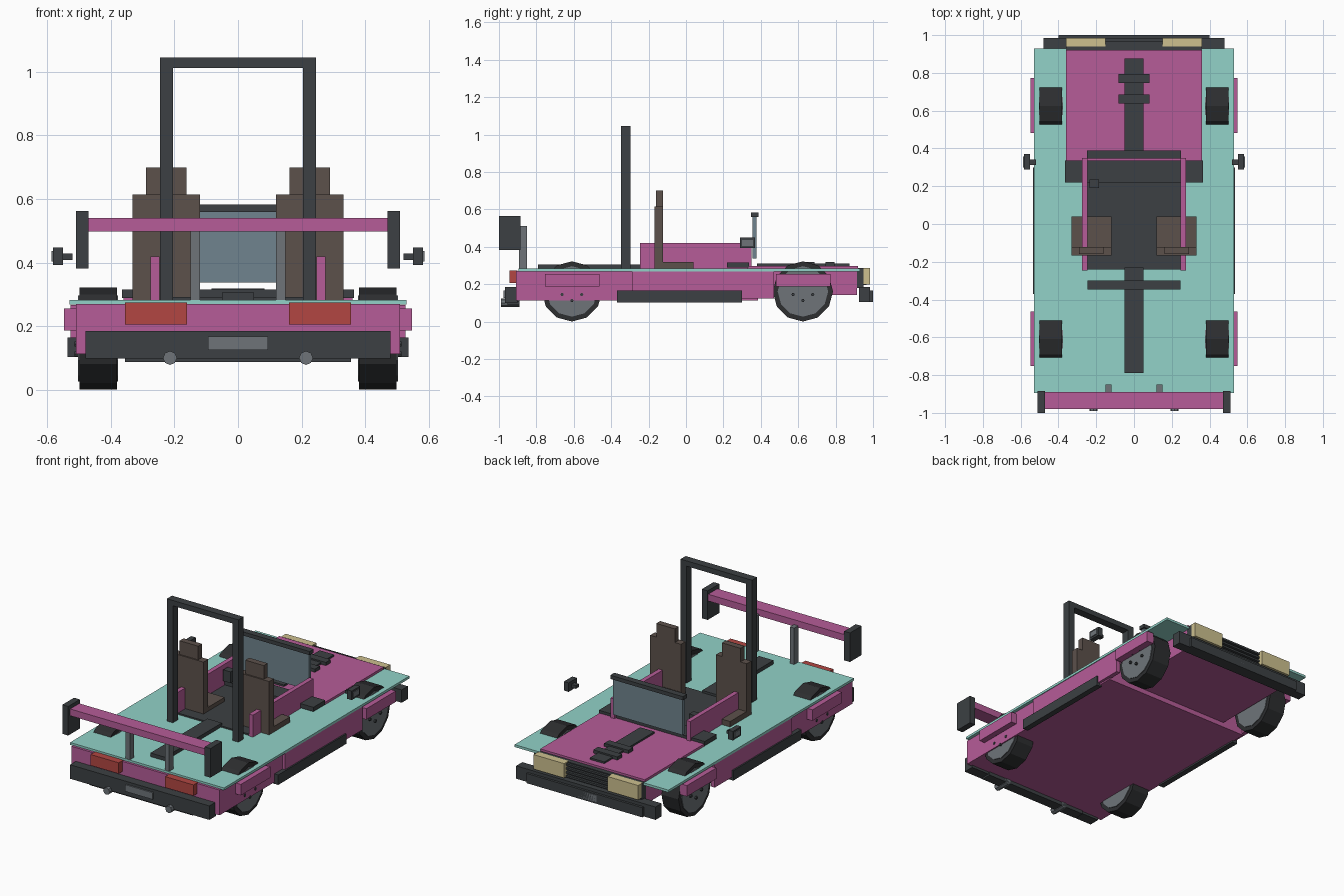
import bpy, bmesh, math
from mathutils import Matrix

if "Cube" in bpy.data.objects:
    bpy.data.objects.remove(bpy.data.objects["Cube"])


def mat(name, rgb):
    m = bpy.data.materials.new(name)
    m.diffuse_color = [((c / 255 + 0.055) / 1.055) ** 2.4 for c in rgb] + [1]
    m.use_nodes = True
    m.node_tree.nodes["Principled BSDF"].inputs["Base Color"].default_value = m.diffuse_color
    return m


MAGENTA = mat("magenta paint", (182, 92, 152))
TEAL = mat("teal paint", (146, 210, 200))
DARK = mat("dark trim", (60, 64, 67))
TYRE = mat("tyre rubber", (45, 46, 48))
GREY = mat("grey metal", (110, 116, 121))
BROWN = mat("seat brown", (92, 81, 75))
GLASS = mat("glass", (112, 132, 142))
RED = mat("tail red", (178, 70, 66))
CREAM = mat("lamp cream", (205, 192, 143))


def finish(name, bm, material):
    mesh = bpy.data.meshes.new(name)
    bmesh.ops.recalc_face_normals(bm, faces=bm.faces)
    bm.to_mesh(mesh)
    bm.free()
    mesh.materials.append(material)
    ob = bpy.data.objects.new(name, mesh)
    bpy.context.collection.objects.link(ob)
    return ob


def box(name, material, x, y, z):
    """Box from (min, max) ranges."""
    bm = bmesh.new()
    bmesh.ops.create_cube(bm, size=1)
    for v in bm.verts:
        v.co = [(r[0] + r[1]) / 2 + c * (r[1] - r[0]) for c, r in zip(v.co, (x, y, z))]
    return finish(name, bm, material)


def wide(name, material, hx, y, z):
    return box(name, material, (-hx, hx), y, z)


def pair(name, material, x, y, z):
    box(name + "_right", material, x, y, z)
    box(name + "_left", material, (-x[1], -x[0]), y, z)


def cyl(name, material, centre, r, depth, n, axis):
    """Cylinder along X or Y with a corner pointing up."""
    bm = bmesh.new()
    bmesh.ops.create_cone(bm, cap_ends=True, segments=n, radius1=r, radius2=r, depth=depth)
    rot = Matrix.Rotation(math.pi / 2, 4, 'Y' if axis == 'X' else 'X')
    bmesh.ops.transform(bm, matrix=Matrix.Translation(centre) @ rot, verts=bm.verts)
    return finish(name, bm, material)


# body shell
wide("main_body", MAGENTA, 0.51, (-0.91, 0.385), (0.113, 0.27))
wide("nose", MAGENTA, 0.36, (0.385, 0.915), (0.143, 0.27))
pair("door_panel", MAGENTA, (0.50, 0.527), (-0.29, 0.47), (0.122, 0.267))
wide("deck", TEAL, 0.53, (-0.895, 0.93), (0.268, 0.283))
wide("hood", MAGENTA, 0.36, (0.33, 0.92), (0.283, 0.298))
wide("hood_stripe", DARK, 0.05, (0.38, 0.875), (0.29, 0.309))
for i, y in enumerate((0.662, 0.77)):
    wide(f"hood_vent_{i}", DARK, 0.083, (y - 0.024, y + 0.024), (0.295, 0.318))
wide("rear_stripe", DARK, 0.05, (-0.79, -0.23), (0.28, 0.306))
pair("skirt", DARK, (0.50, 0.536), (-0.37, 0.30), (0.103, 0.165))

# wheels, bolts and flares
for end, y in (("rear", -0.61), ("front", 0.625)):
    for side, s in (("left", -1), ("right", 1)):
        tag = f"{end}_{side}"
        cyl("tyre_" + tag, TYRE, (s * 0.44, y, 0.161), 0.161, 0.118, 12, 'X')
        cyl("hub_" + tag, GREY, (s * 0.44, y, 0.161), 0.135, 0.126, 12, 'X')
        for k in range(5):
            a = math.radians(198 + 72 * k)
            cyl(f"bolt_{tag}_{k}", DARK,
                (s * 0.505, y + 0.055 * math.cos(a), 0.158 + 0.045 * math.sin(a)),
                0.009, 0.018, 6, 'X')
    pair("flare_" + end, MAGENTA, (0.50, 0.547), (y - 0.143, y + 0.147), (0.187, 0.255))

# rear end
wide("rear_bumper", DARK, 0.48, (-0.967, -0.90), (0.098, 0.185))
wide("rear_lip", DARK, 0.355, (-0.955, -0.89), (0.088, 0.11))
wide("rear_plate", GREY, 0.095, (-0.975, -0.96), (0.125, 0.167))
pair("tail_light", RED, (0.16, 0.355), (-0.945, -0.90), (0.206, 0.274))
for side, s in (("left", -1), ("right", 1)):
    cyl("exhaust_" + side, GREY, (s * 0.214, -0.94, 0.1), 0.022, 0.1, 8, 'Y')

# spoiler
pair("spoiler_support", GREY, (0.12, 0.15), (-0.892, -0.85), (0.275, 0.51))
wide("spoiler_wing", MAGENTA, 0.48, (-0.98, -0.89), (0.498, 0.54))
pair("spoiler_end", DARK, (0.47, 0.51), (-1.0, -0.885), (0.382, 0.563))

# front end
wide("front_bumper", DARK, 0.48, (0.925, 0.985), (0.105, 0.185))
wide("front_bumper_face", DARK, 0.40, (0.95, 1.0), (0.105, 0.165))
wide("front_plate", GREY, 0.085, (0.99, 1.0), (0.115, 0.155))
wide("grille", DARK, 0.36, (0.91, 0.95), (0.18, 0.285))
for i in range(4):
    z = 0.195 + i * 0.024
    wide(f"grille_slat_{i}", DARK, 0.15, (0.94, 0.965), (z, z + 0.012))
pair("headlight", CREAM, (0.15, 0.36), (0.94, 0.985), (0.197, 0.287))

# cabin
wide("cabin_floor", DARK, 0.245, (-0.24, 0.36), (0.28, 0.292))
pair("cabin_wall", MAGENTA, (0.247, 0.275), (-0.245, 0.35), (0.28, 0.42))
wide("dashboard", DARK, 0.365, (0.22, 0.337), (0.288, 0.315))
box("steering_wheel", DARK, (-0.235, -0.185), (0.19, 0.235), (0.33, 0.40))
wide("windshield", GLASS, 0.24, (0.355, 0.378), (0.337, 0.562))
wide("windshield_frame", DARK, 0.25, (0.348, 0.388), (0.56, 0.583))

# seats
pair("seat_cushion", BROWN, (0.12, 0.332), (-0.16, 0.04), (0.283, 0.317))
pair("seat_back", BROWN, (0.12, 0.332), (-0.168, -0.122), (0.283, 0.615))
pair("headrest", BROWN, (0.162, 0.29), (-0.16, -0.122), (0.61, 0.70))

# roll bar
pair("roll_post", DARK, (0.205, 0.246), (-0.348, -0.298), (0.28, 1.045))
wide("roll_top", DARK, 0.246, (-0.348, -0.298), (1.012, 1.045))

# mirrors
pair("mirror_stalk", DARK, (0.52, 0.555), (0.312, 0.342), (0.408, 0.428))
pair("mirror_housing", DARK, (0.55, 0.582), (0.288, 0.37), (0.392, 0.448))
pair("mirror_face", GREY, (0.58, 0.587), (0.30, 0.358), (0.404, 0.437))
